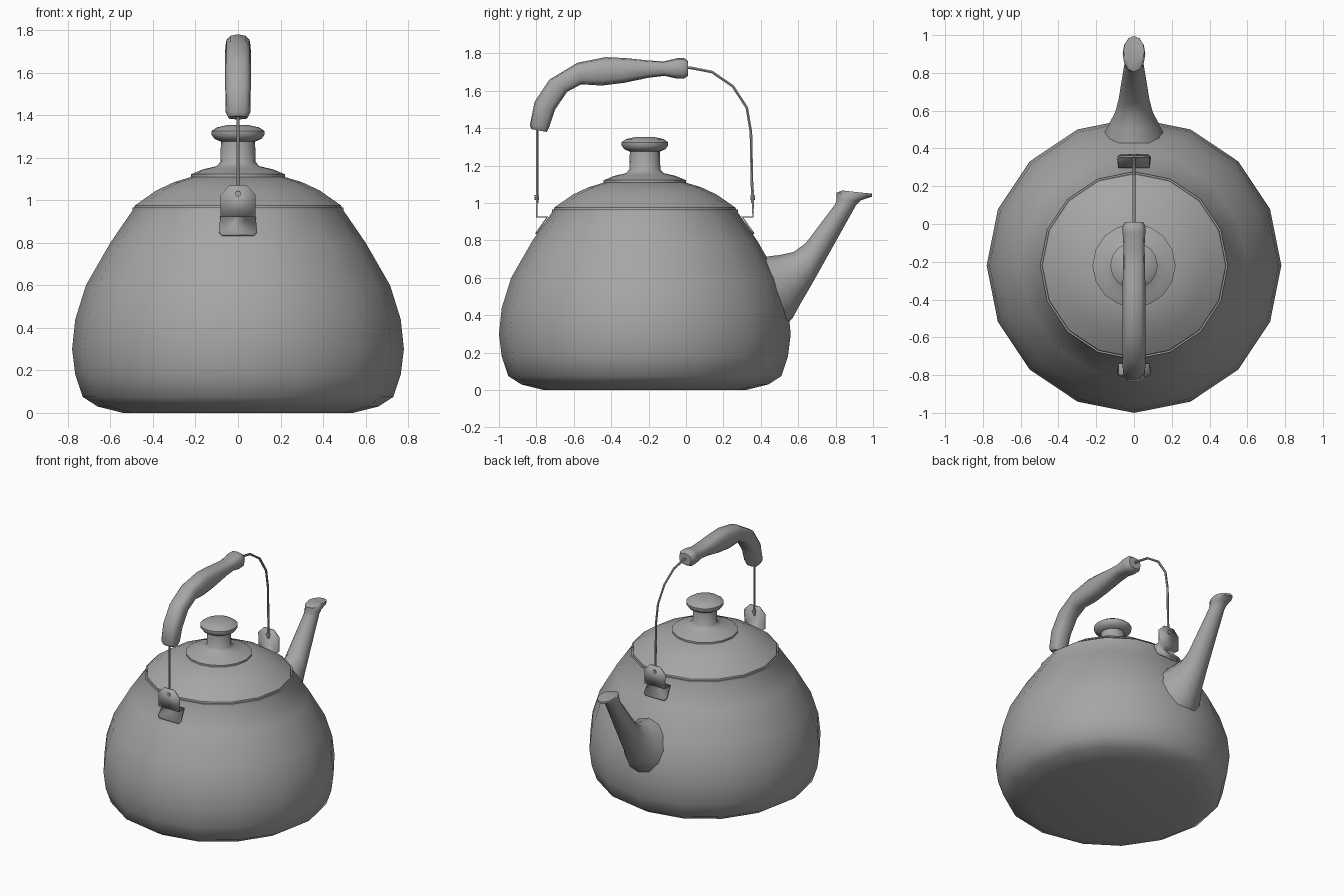
import bpy, bmesh, math
from mathutils import Vector

if "Cube" in bpy.data.objects:
    bpy.data.objects.remove(bpy.data.objects["Cube"], do_unlink=True)

grey = bpy.data.materials.new("kettle_grey")
grey.use_nodes = True
grey.diffuse_color = (0.38, 0.38, 0.38, 1)
grey.node_tree.nodes["Principled BSDF"].inputs["Base Color"].default_value = grey.diffuse_color

AXIS_Y = -0.22  # centre line of the kettle body


def finish(obj, angle=40):
    bpy.ops.object.select_all(action="DESELECT")
    obj.select_set(True)
    bpy.context.view_layer.objects.active = obj
    if obj.type == "CURVE":
        bpy.ops.object.convert(target="MESH")
        obj = bpy.context.object
    obj.data.materials.clear()
    obj.data.materials.append(grey)
    bpy.ops.object.shade_smooth_by_angle(angle=math.radians(angle))
    return obj


def add_mesh(name, bm, angle=40):
    bmesh.ops.recalc_face_normals(bm, faces=bm.faces)
    mesh = bpy.data.meshes.new(name)
    bm.to_mesh(mesh)
    bm.free()
    obj = bpy.data.objects.new(name, mesh)
    bpy.context.collection.objects.link(obj)
    return finish(obj, angle)


def skin(name, rings, angle=40):
    """Bridge rings of points and cap both ends."""
    bm = bmesh.new()
    loops = [[bm.verts.new(p) for p in ring] for ring in rings]
    n = len(loops[0])
    for a, b in zip(loops, loops[1:]):
        for i in range(n):
            j = (i + 1) % n
            bm.faces.new((a[i], a[j], b[j], b[i]))
    bm.faces.new(loops[0])
    bm.faces.new(loops[-1])
    return add_mesh(name, bm, angle)


def lathe(name, profile, sides=16):
    turns = [2 * math.pi * i / sides for i in range(sides)]
    return skin(name, [[(r * math.cos(t), AXIS_Y + r * math.sin(t), z) for t in turns]
                       for r, z in profile])


def loft(name, sections, sides=12, power=1.0, angle=45):
    """Sections: upper (y, z), lower (y, z), half width in x."""
    def shape(v):
        return math.copysign(abs(v) ** power, v)
    rings = []
    for uy, uz, ly, lz, w in sections:
        top, low = Vector((0, uy, uz)), Vector((0, ly, lz))
        mid, half = (top + low) / 2, (top - low) / 2
        ring = []
        for i in range(sides):
            t = 2 * math.pi * i / sides
            ring.append(mid + half * shape(math.cos(t)) + Vector((w * shape(math.sin(t)), 0, 0)))
        rings.append(ring)
    return skin(name, rings, angle)


def wire(name, points, radius=0.008):
    curve = bpy.data.curves.new(name, "CURVE")
    curve.dimensions = "3D"
    curve.bevel_depth = radius
    curve.bevel_resolution = 1
    curve.use_fill_caps = True
    spline = curve.splines.new("POLY")
    spline.points.add(len(points) - 1)
    for p, (y, z) in zip(spline.points, points):
        p.co = (0, y, z, 1)
    obj = bpy.data.objects.new(name, curve)
    bpy.context.collection.objects.link(obj)
    finish(obj)


# Body, lid and knob
lathe("body", [(0.54, 0), (0.66, 0.03), (0.73, 0.075), (0.765, 0.18), (0.78, 0.3),
               (0.765, 0.44), (0.715, 0.6), (0.6, 0.8), (0.497, 0.95), (0.497, 0.965)])
lathe("shoulder", [(0.49, 0.955), (0.485, 0.975), (0.385, 1.045), (0.3, 1.085), (0.2, 1.115)])
lathe("lid", [(0.22, 1.09), (0.22, 1.122), (0.165, 1.145), (0.1, 1.16), (0.083, 1.18),
              (0.08, 1.285)])
lathe("knob", [(0.08, 1.275), (0.11, 1.288), (0.125, 1.308), (0.125, 1.325),
               (0.1, 1.342), (0.05, 1.353)])

# Spout with a flared lip
loft("spout", [(0.4, 0.71, 0.53, 0.34, 0.165), (0.5, 0.722, 0.57, 0.385, 0.13),
               (0.575, 0.738, 0.605, 0.45, 0.1), (0.64, 0.785, 0.675, 0.57, 0.082),
               (0.795, 0.99, 0.91, 0.99, 0.05), (0.805, 1.015, 0.935, 1.015, 0.052),
               (0.805, 1.055, 0.995, 1.035, 0.06), (0.835, 1.067, 0.995, 1.05, 0.055)])

# Handle grip
loft("handle_grip", [
    (-0.825, 1.395, -0.745, 1.38, 0.045), (-0.835, 1.415, -0.73, 1.41, 0.058),
    (-0.81, 1.54, -0.7, 1.5, 0.06), (-0.73, 1.66, -0.635, 1.595, 0.06),
    (-0.58, 1.75, -0.56, 1.635, 0.06), (-0.43, 1.78, -0.45, 1.628, 0.06),
    (-0.32, 1.775, -0.33, 1.643, 0.06), (-0.21, 1.763, -0.2, 1.67, 0.058),
    (-0.12, 1.757, -0.115, 1.68, 0.056), (-0.045, 1.775, -0.05, 1.666, 0.06),
    (-0.01, 1.775, -0.01, 1.666, 0.06), (0.01, 1.76, 0.01, 1.68, 0.048)], power=0.7)

# Handle wires
wire("back_wire", [(-0.02, 1.725), (0.03, 1.722), (0.14, 1.7), (0.25, 1.625),
                   (0.325, 1.51), (0.347, 1.38), (0.355, 1.0)])
wire("front_wire", [(-0.795, 1.42), (-0.795, 1.0)])

# Folded brackets with rivets, front and back
for label, side in (("front", -1), ("back", 1)):
    def at(x, d, z):
        return (x, AXIS_Y + side * d, z)

    bm = bmesh.new()
    hinge = [bm.verts.new(at(x, 0.578, 0.925)) for x in (-0.083, 0.083)]
    inner = [bm.verts.new(at(x, 0.522, 0.925)) for x in (-0.083, 0.083)]
    tab = [bm.verts.new(at(x, 0.578, z)) for x, z in
           ((0.083, 1.025), (0.04, 1.07), (-0.04, 1.07), (-0.083, 1.025))]
    flap = [bm.verts.new(at(x, d, z)) for x, d, z in
            ((0.09, 0.572, 0.85), (0.075, 0.583, 0.835), (-0.075, 0.583, 0.835), (-0.09, 0.572, 0.85))]
    bm.faces.new(hinge + tab)
    bm.faces.new((hinge[1], hinge[0], inner[0], inner[1]))
    bm.faces.new(inner + flap)
    bracket = add_mesh(label + "_bracket", bm, 30)
    solid = bracket.modifiers.new("thickness", "SOLIDIFY")
    solid.thickness = 0.01
    solid.offset = 0

    turns = [math.pi * i / 4 for i in range(8)]
    skin(label + "_rivet", [[at(0.014 * math.cos(t), d, 1.03 + 0.014 * math.sin(t)) for t in turns]
                            for d in (0.565, 0.59)])
